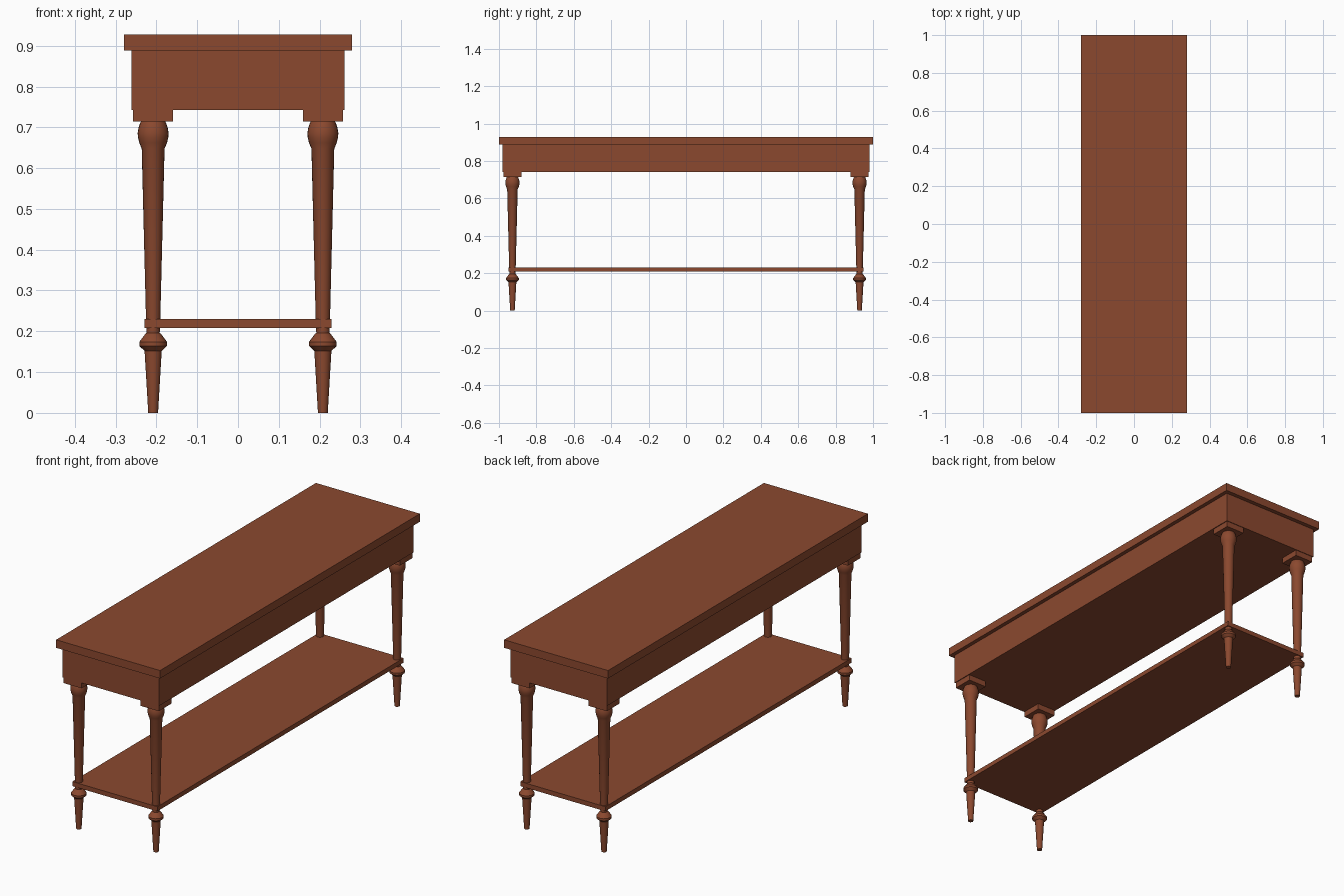
import bpy, bmesh, math

if "Cube" in bpy.data.objects:
    bpy.data.objects.remove(bpy.data.objects["Cube"])

wood = bpy.data.materials.new("reddish brown wood")
wood.diffuse_color = (0.26, 0.066, 0.028, 1)
wood.use_nodes = True
wood.node_tree.nodes["Principled BSDF"].inputs["Base Color"].default_value = wood.diffuse_color


def finish(bm, name):
    mesh = bpy.data.meshes.new(name)
    bmesh.ops.recalc_face_normals(bm, faces=bm.faces)
    bm.to_mesh(mesh)
    bm.free()
    mesh.materials.append(wood)
    obj = bpy.data.objects.new(name, mesh)
    bpy.context.collection.objects.link(obj)
    return obj


def box(name, hx, hy, z0, z1, cx=0, cy=0):
    bm = bmesh.new()
    bmesh.ops.create_cube(bm, size=1)
    for v in bm.verts:
        v.co = (cx + v.co.x * 2 * hx, cy + v.co.y * 2 * hy,
                z0 + (v.co.z + 0.5) * (z1 - z0))
    return finish(bm, name)


def turned(name, profile, cx, cy, sides=24):
    """Lathe a (radius, height) profile around a vertical axis."""
    bm = bmesh.new()
    rings = []
    for r, z in profile:
        rings.append([bm.verts.new((cx + r * math.cos(2 * math.pi * i / sides),
                                    cy + r * math.sin(2 * math.pi * i / sides), z))
                      for i in range(sides)])
    for a, b in zip(rings, rings[1:]):
        for i in range(sides):
            j = (i + 1) % sides
            bm.faces.new((a[i], a[j], b[j], b[i]))
    bm.faces.new(rings[0][::-1])
    bm.faces.new(rings[-1])
    obj = finish(bm, name)
    bpy.ops.object.select_all(action='DESELECT')
    bpy.context.view_layer.objects.active = obj
    obj.select_set(True)
    bpy.ops.object.shade_smooth_by_angle(angle=math.radians(30))
    return obj


# Top, apron and lower shelf
box("table_top", 0.28, 1.0, 0.888, 0.927)
box("apron", 0.261, 0.98, 0.742, 0.888)
box("lower_shelf", 0.229, 0.948, 0.208, 0.23)

# Turned legs with a square block at the head of each
leg_profile = [
    (0.012, 0.0), (0.021, 0.152), (0.034, 0.164), (0.034, 0.174),
    (0.019, 0.194), (0.016, 0.196), (0.017, 0.21), (0.028, 0.648),
    (0.034, 0.662), (0.037, 0.675), (0.038, 0.685), (0.036, 0.698),
    (0.032, 0.71), (0.029, 0.716),
]
for sx, side in ((-1, "left"), (1, "right")):
    for sy, end in ((-1, "front"), (1, "back")):
        x, y = sx * 0.208, sy * 0.928
        turned(f"{end}_{side}_leg", leg_profile, x, y)
        box(f"{end}_{side}_leg_block", 0.049, 0.049, 0.714, 0.75, x, y)
